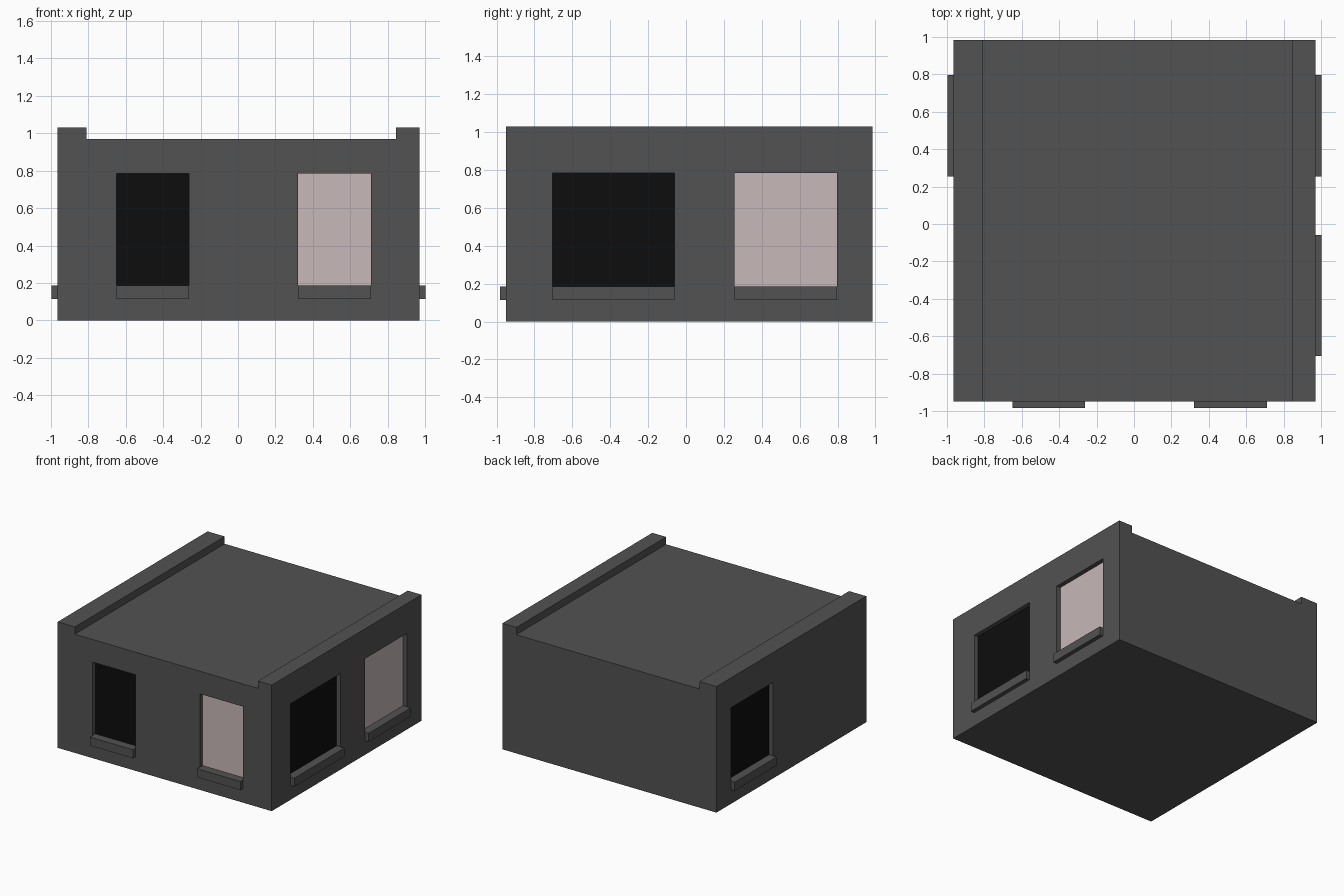
import bpy, bmesh
from mathutils import Vector

if "Cube" in bpy.data.objects:
    bpy.data.objects.remove(bpy.data.objects["Cube"])

X0, X1 = -0.965, 0.97      # outer wall faces
Y0, Y1 = -0.95, 0.985
ROOF, TOP = 0.97, 1.03
SILL_Z, WIN_Z0, WIN_Z1 = 0.115, 0.185, 0.785
RECESS, SILL_OUT, PLATE = 0.04, 0.033, 0.006


def material(name, rgb):
    m = bpy.data.materials.new(name)
    m.diffuse_color = (*rgb, 1)
    m.use_nodes = True
    m.node_tree.nodes["Principled BSDF"].inputs["Base Color"].default_value = m.diffuse_color
    return m


WALL = material("dark_grey_wall", (0.084, 0.084, 0.084))
BLACK = material("black_glass", (0.004, 0.004, 0.004))
PINK = material("pale_pink_glass", (0.578, 0.479, 0.479))


def finish(name, bm, mat):
    bmesh.ops.recalc_face_normals(bm, faces=bm.faces)
    mesh = bpy.data.meshes.new(name)
    bm.to_mesh(mesh)
    bm.free()
    mesh.materials.append(mat)
    ob = bpy.data.objects.new(name, mesh)
    bpy.context.collection.objects.link(ob)
    return ob


def box(name, a, b, mat):
    bm = bmesh.new()
    bmesh.ops.create_cube(bm, size=1)
    for v in bm.verts:
        v.co = Vector([(p + q) / 2 + c * abs(q - p) for p, q, c in zip(a, b, v.co)])
    return finish(name, bm, mat)


def wall_box(name, side, span, z, depth, mat):
    """Box on a wall: span along the wall, depth measured outward from its face."""
    s0, s1 = span
    d0, d1 = depth
    if side == "front":
        a, b = (s0, Y0 - d0, z[0]), (s1, Y0 - d1, z[1])
    elif side == "right":
        a, b = (X1 + d0, s0, z[0]), (X1 + d1, s1, z[1])
    else:
        a, b = (X0 - d0, s0, z[0]), (X0 - d1, s1, z[1])
    return box(name, a, b, mat)


# Building body: front profile with two parapets, extruded to the back
profile = [(X0, 0), (X1, 0), (X1, TOP), (0.845, TOP), (0.845, ROOF),
           (-0.81, ROOF), (-0.81, TOP), (X0, TOP)]
bm = bmesh.new()
face = bm.faces.new([bm.verts.new((x, Y0, z)) for x, z in profile])
ext = bmesh.ops.extrude_face_region(bm, geom=[face], use_keep_orig=True)
bmesh.ops.translate(bm, vec=(0, Y1 - Y0, 0),
                    verts=[g for g in ext["geom"] if isinstance(g, bmesh.types.BMVert)])
body = finish("building_body", bm, WALL)

# Windows: recess cut into the wall, glass plate and projecting sill
windows = [
    ("front_left", "front", (-0.65, -0.263), BLACK),
    ("front_right", "front", (0.32, 0.71), PINK),
    ("right_front", "right", (-0.705, -0.06), BLACK),
    ("right_back", "right", (0.255, 0.797), PINK),
    ("left_back", "left", (0.255, 0.797), BLACK),
]
for name, side, span, glass in windows:
    z = (WIN_Z0, WIN_Z1)
    cutter = wall_box(name + "_cutter", side, span, z, (-RECESS, 0.1), WALL)
    cutter.hide_render = True
    cutter.hide_set(True)
    cutter.display_type = 'WIRE'
    cut = body.modifiers.new(name + "_opening", 'BOOLEAN')
    cut.operation = 'DIFFERENCE'
    cut.solver = 'EXACT'
    cut.object = cutter
    wall_box(name + "_glass", side, span, z, (-RECESS - 0.002, -RECESS + PLATE - 0.002), glass)
    wall_box(name + "_sill", side, span, (SILL_Z, WIN_Z0), (-0.002, SILL_OUT), WALL)
